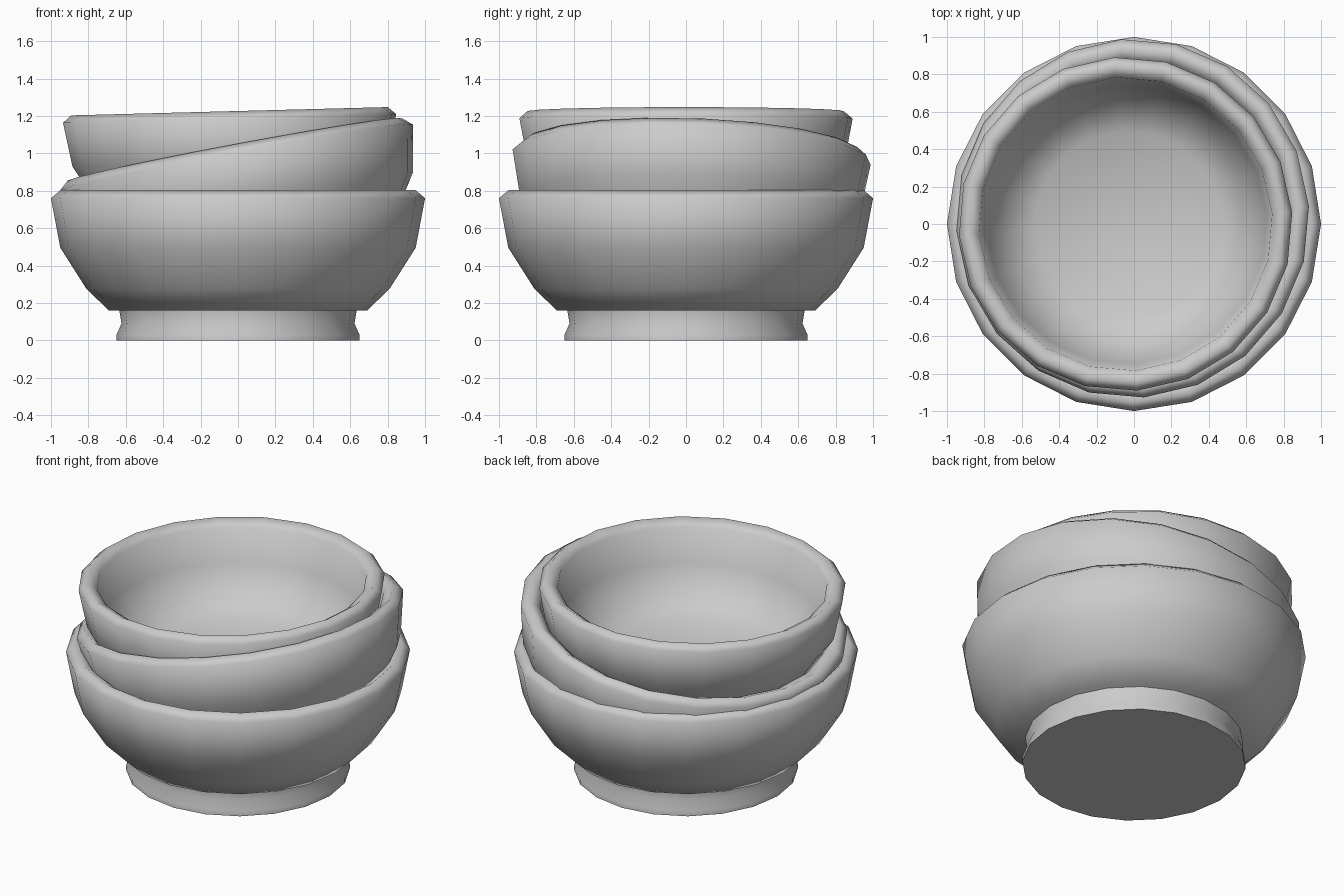
import bpy, bmesh, math
from mathutils import Matrix, Vector

if "Cube" in bpy.data.objects:
    bpy.data.objects.remove(bpy.data.objects["Cube"])

SIDES = 20

# bowl profile (radius, height): outer bottom centre -> rim -> inner bottom centre
BOWL = [(0, .16), (.69, .16), (.81, .275), (.95, .495), (1, .76), (.95, .803),
        (.88, .76), (.84, .52), (.71, .33), (.56, .24), (0, .24)]
# foot ring profile
FOOT = [(0, 0), (.65, 0), (.65, .03), (.623, .09), (.635, .165), (0, .165)]
RIM_Z = .76


def lathe(name, profile, z_shift=0, scale=1, matrix=Matrix()):
    bm = bmesh.new()
    rings = []
    for r, z in profile:
        z = (z - z_shift) * scale
        n = 1 if r == 0 else SIDES
        rings.append([bm.verts.new((r * scale * math.cos(2 * math.pi * i / SIDES),
                                    r * scale * math.sin(2 * math.pi * i / SIDES), z))
                      for i in range(n)])
    for a, b in zip(rings, rings[1:]):
        for i in range(SIDES):
            j = (i + 1) % SIDES
            quad = [a[i % len(a)], a[j % len(a)], b[j % len(b)], b[i % len(b)]]
            bm.faces.new(list(dict.fromkeys(quad)))
    bmesh.ops.recalc_face_normals(bm, faces=bm.faces)
    bm.transform(matrix)
    mesh = bpy.data.meshes.new(name)
    bm.to_mesh(mesh)
    bm.free()
    obj = bpy.data.objects.new(name, mesh)
    bpy.context.collection.objects.link(obj)
    bpy.ops.object.select_all(action='DESELECT')
    obj.select_set(True)
    bpy.context.view_layer.objects.active = obj
    bpy.ops.object.shade_smooth_by_angle(angle=math.radians(75))
    return obj


def placed(centre, tilt_x, tilt_y, spin):
    rot = [Matrix.Rotation(math.radians(a), 4, ax)
           for a, ax in ((tilt_y, 'Y'), (tilt_x, 'X'), (spin, 'Z'))]
    return Matrix.Translation(Vector(centre)) @ rot[0] @ rot[1] @ rot[2]


# bottom bowl on its foot
lathe("foot", FOOT)
lathe("bottom_bowl", BOWL)
# tilted stacked bowls, placed by the centre of the rim
lathe("middle_bowl", BOWL, RIM_Z, .96, placed((-.007, .03, .98), -1.8, -10.6, 4))
lathe("top_bowl", BOWL, RIM_Z, .893, placed((-.045, 0, 1.187), 0, -1.5, 4))
